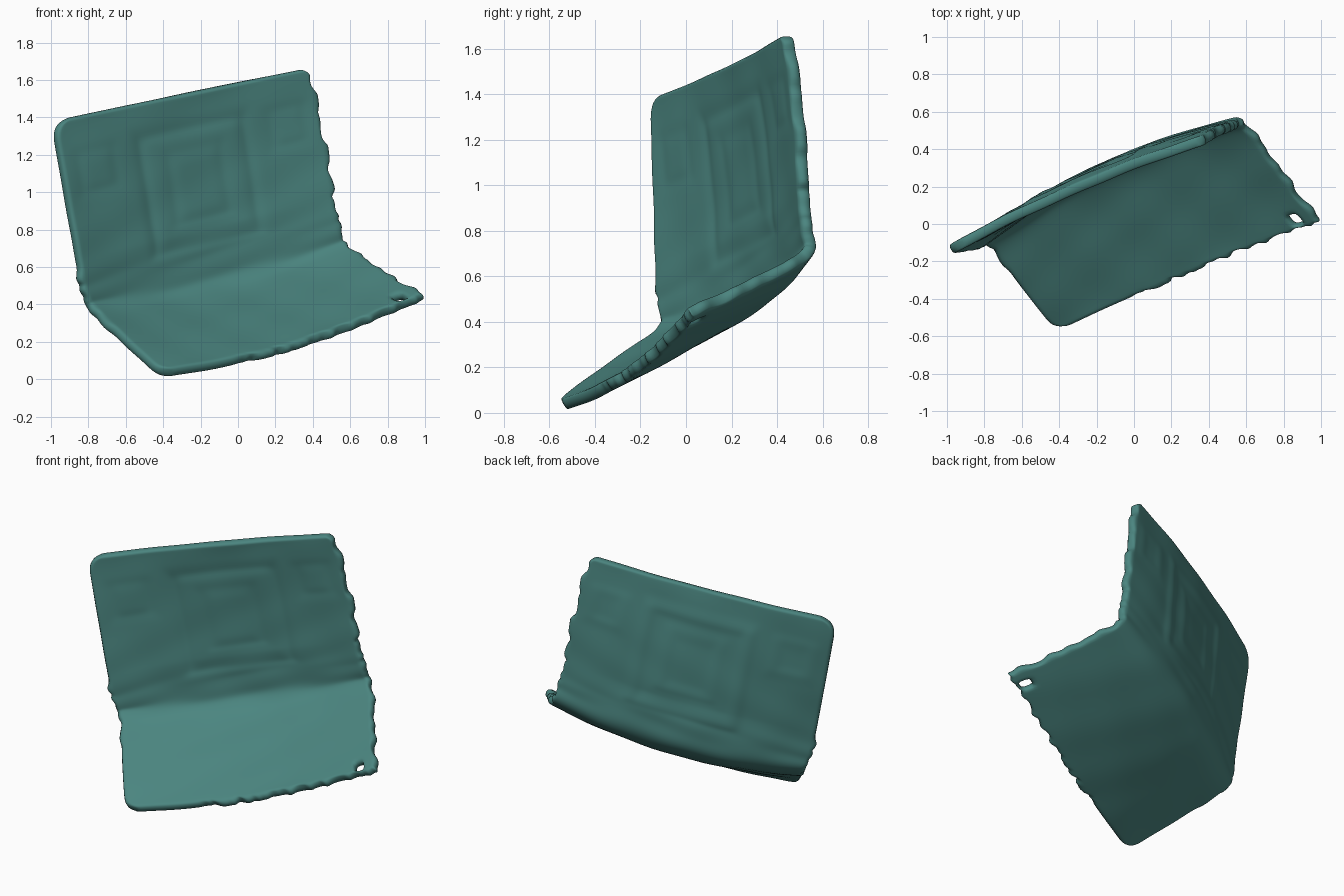
import bpy, bmesh, math, random
from mathutils import Vector

random.seed(4)
if "Cube" in bpy.data.objects:
    bpy.data.objects.remove(bpy.data.objects["Cube"])

teal = bpy.data.materials.new("faded teal")
teal.use_nodes = True
teal.diffuse_color = (0.07, 0.235, 0.215, 1)
teal.node_tree.nodes["Principled BSDF"].inputs["Base Color"].default_value = teal.diffuse_color

# Side profiles, from the top of the backrest through the fold to the seat front
RIGHT_SIDE = [Vector(p) for p in (
    (-.995, -.145, 1.38), (-.92, -.13, .95), (-.86, -.12, .62), (-.83, -.11, .46),
    (-.77, -.11, .36), (-.61, -.33, .20), (-.42, -.57, .025))]
LEFT_SIDE = [Vector(p) for p in (
    (.38, .45, 1.665), (.46, .50, 1.28), (.51, .52, .96), (.54, .53, .81),
    (.60, .53, .70), (.79, .28, .56), (.995, .02, .445))]
BACK_OUT = Vector((-.42, .91, -.04))
SEAT_OUT = Vector((-.10, .59, -.80))
FRONT_OUT = Vector((0, .30, -.95))
COLS = 60
STEPS = (14, 12, 6, 5, 9, 9)
THICKNESS = .055


def spline(pts, i, t):
    """Smooth curve through the points, on the span after point i."""
    a, b, c, d = (pts[max(0, min(len(pts) - 1, i + k))] for k in (-1, 0, 1, 2))
    return .5 * (2 * b + (c - a) * t + (2 * a - 5 * b + 4 * c - d) * t ** 2
                 + (3 * b - a - 3 * c + d) * t ** 3)


def corner(dist, radius):
    """Inset of a rounded corner at a distance from the edge."""
    gap = max(0, radius - dist)
    return radius - math.sqrt(radius ** 2 - gap ** 2)


def frame(u, v, cu, cv, hu, hv):
    """Rectangular ridge pressed into the panel."""
    d = max(abs(u - cu) - hu, abs(v - cv) - hv)
    return math.exp(-(d / .022) ** 2)


def bow(s):
    """How far the shell bows outward, from the top edge to the seat front."""
    if s < 2:
        return .035 + .045 * math.sin(math.pi * s / 4)
    return .08 + .02 * math.sin(math.pi * (s - 2) / 4) - .015 * (s - 2) / 4


def outward(s):
    """Outward direction, turning through the fold."""
    if s < 4.4:
        return BACK_OUT.lerp(SEAT_OUT, max(0, (s - 2.8) / 1.6)).normalized()
    return SEAT_OUT.lerp(FRONT_OUT, (s - 4.4) / 1.6).normalized()


# Rows of matching side points, with the place along the profile
rows = []
for i, n in enumerate(STEPS):
    for k in range(n + (i == len(STEPS) - 1)):
        t = k / n
        rows.append((spline(RIGHT_SIDE, i, t), spline(LEFT_SIDE, i, t), i + t))
top, front = rows[0][0], rows[-1][0]
back_height = top.z - RIGHT_SIDE[4].z

bm = bmesh.new()
grid = []
for r, (p, q, s) in enumerate(rows):
    out = outward(s)
    back_v = (top.z - p.z) / back_height
    from_top = (p - top).length
    lo = (corner(from_top, .10) + corner((p - front).length, .08)) / 1.5
    hi = 1 - corner(from_top, .035) / 1.5
    line = []
    for c in range(COLS + 1):
        u = lo + (hi - lo) * c / COLS
        # Torn edges
        if c == COLS:
            u += random.uniform(-.012, .016)
        if c == 0 and 2 < s < 4.6:
            u += random.uniform(-.014, .008)
        co = p.lerp(q, u) + out * bow(s) * 4 * u * (1 - u)
        if r == len(rows) - 1 and u > .3:
            co += (q - rows[r - 1][1]) * random.uniform(-.7, .9)
        # Pressed panels on the backrest
        if s < 3.5:
            relief = .009 * frame(u, back_v, .52, .49, .20, .31)
            relief += .005 * frame(u, back_v, .52, .49, .10, .18)
            relief += .004 * frame(u, back_v, .14, .30, .07, .10)
            relief += .004 * frame(u, back_v, .88, .30, .06, .10)
            co += out * relief
        # Gentle dents all over
        co += out * .003 * math.sin(19 * u + 3 * s) * math.sin(5 * s - 7 * u)
        line.append(bm.verts.new(co))
    grid.append(line)

for r in range(len(rows) - 1):
    for c in range(COLS):
        # Small tear near the left front corner of the seat
        if len(rows) - 4 <= r <= len(rows) - 3 and COLS - 5 <= c <= COLS - 4:
            continue
        bm.faces.new((grid[r][c], grid[r + 1][c], grid[r + 1][c + 1], grid[r][c + 1]))
bmesh.ops.recalc_face_normals(bm, faces=bm.faces)

mesh = bpy.data.meshes.new("seat_shell")
bm.to_mesh(mesh)
bm.free()
mesh.materials.append(teal)
shell = bpy.data.objects.new("seat_shell", mesh)
bpy.context.collection.objects.link(shell)

# Shell thickness with a rounded rim
solid = shell.modifiers.new("thickness", 'SOLIDIFY')
solid.thickness = THICKNESS
solid.offset = 0
rim = shell.modifiers.new("soft_rim", 'SUBSURF')
rim.levels = rim.render_levels = 1

bpy.context.view_layer.objects.active = shell
shell.select_set(True)
bpy.ops.object.shade_smooth_by_angle(angle=math.radians(50))
